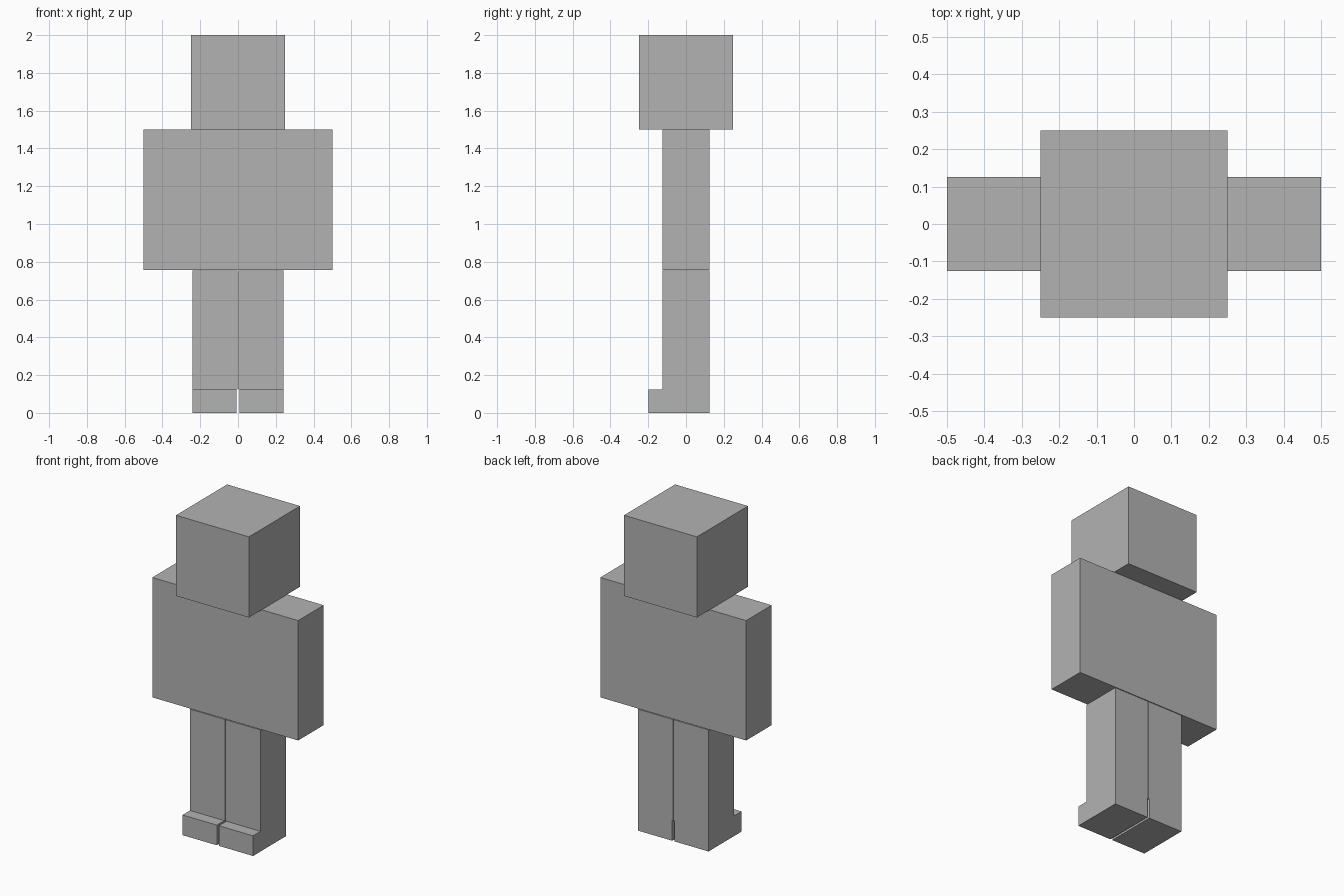
import bpy
import bmesh

if "Cube" in bpy.data.objects:
    bpy.data.objects.remove(bpy.data.objects["Cube"])

grey = bpy.data.materials.new("plain grey")
grey.diffuse_color = (0.45, 0.45, 0.45, 1)
grey.use_nodes = True
grey.node_tree.nodes["Principled BSDF"].inputs["Base Color"].default_value = grey.diffuse_color


def finish(name, bm):
    bmesh.ops.recalc_face_normals(bm, faces=bm.faces)
    mesh = bpy.data.meshes.new(name)
    bm.to_mesh(mesh)
    bm.free()
    mesh.materials.append(grey)
    obj = bpy.data.objects.new(name, mesh)
    bpy.context.collection.objects.link(obj)
    return obj


def box(name, lo, hi):
    bm = bmesh.new()
    bmesh.ops.create_cube(bm, size=1)
    for v in bm.verts:
        v.co = [lo[i] if v.co[i] < 0 else hi[i] for i in range(3)]
    return finish(name, bm)


# Head and the wide block of torso and arms
box("head", (-0.25, -0.25, 1.5), (0.25, 0.25, 2.0))
box("torso_and_arms", (-0.5, -0.125, 0.757), (0.5, 0.125, 1.5))

# Legs nearly touch; the feet are slightly narrower inside and reach forward
for side, s in (("left", 1), ("right", -1)):
    for part, inner, front, z0, z1 in (("leg", 0.002, -0.125, 0.125, 0.753),
                                       ("foot", 0.007, -0.198, 0.0, 0.125)):
        xs = sorted((s * inner, s * 0.242))
        box(f"{side}_{part}", (xs[0], front, z0), (xs[1], 0.125, z1))
